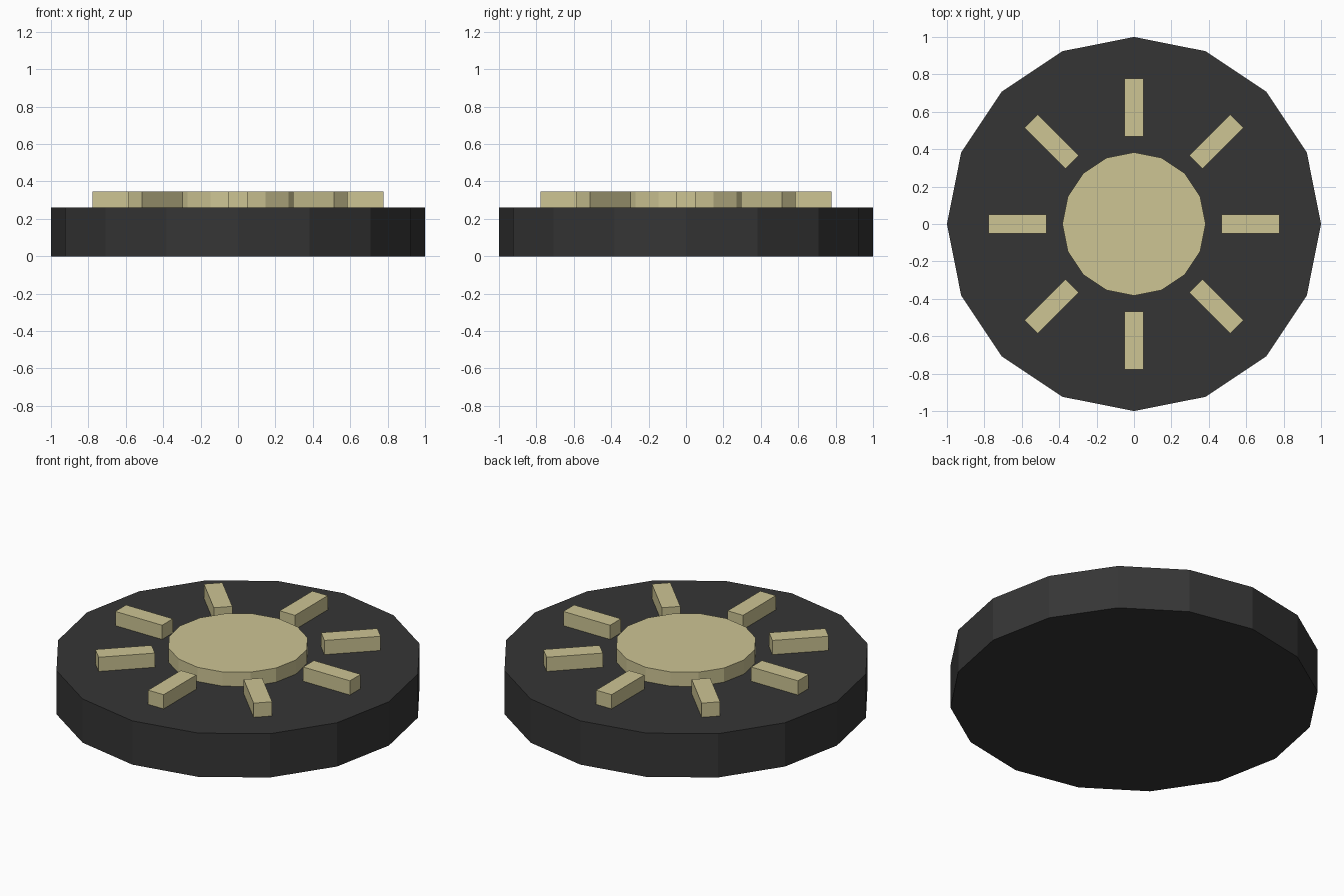
import bpy
from math import cos, sin, pi

cube = bpy.data.objects.get("Cube")
if cube:
    bpy.data.objects.remove(cube, do_unlink=True)

BASE_TOP = 0.262
RELIEF_TOP = 0.347
SINK = 0.01  # raised parts bed slightly into the base


def make_material(name, rgb):
    mat = bpy.data.materials.new(name)
    mat.use_nodes = True
    colour = (*rgb, 1.0)
    mat.diffuse_color = colour
    mat.node_tree.nodes["Principled BSDF"].inputs["Base Color"].default_value = colour
    return mat


def finish(name, mat):
    obj = bpy.context.object
    obj.name = obj.data.name = name
    obj.data.materials.append(mat)
    return obj


def disc(name, radius, bottom, top, mat):
    bpy.ops.mesh.primitive_cylinder_add(
        vertices=16, radius=radius, depth=top - bottom,
        location=(0, 0, (bottom + top) / 2))
    return finish(name, mat)


def ray(name, angle, inner, outer, width, mat):
    mid = (inner + outer) / 2
    bottom = BASE_TOP - SINK
    bpy.ops.mesh.primitive_cube_add(
        size=1, location=(mid * cos(angle), mid * sin(angle), (bottom + RELIEF_TOP) / 2),
        rotation=(0, 0, angle))
    obj = finish(name, mat)
    obj.scale = (outer - inner, width, RELIEF_TOP - bottom)
    return obj


charcoal = make_material("charcoal", (0.036, 0.036, 0.036))
cream = make_material("cream", (0.61, 0.555, 0.295))

# Sixteen-sided base and raised centre
disc("base", 1.0, 0.0, BASE_TOP, charcoal)
disc("centre_disc", 0.383, BASE_TOP - SINK, RELIEF_TOP, cream)

# Eight raised bars around the centre
for i in range(8):
    ray(f"ray_{i + 1}", i * pi / 4, 0.467, 0.777, 0.102, cream)
